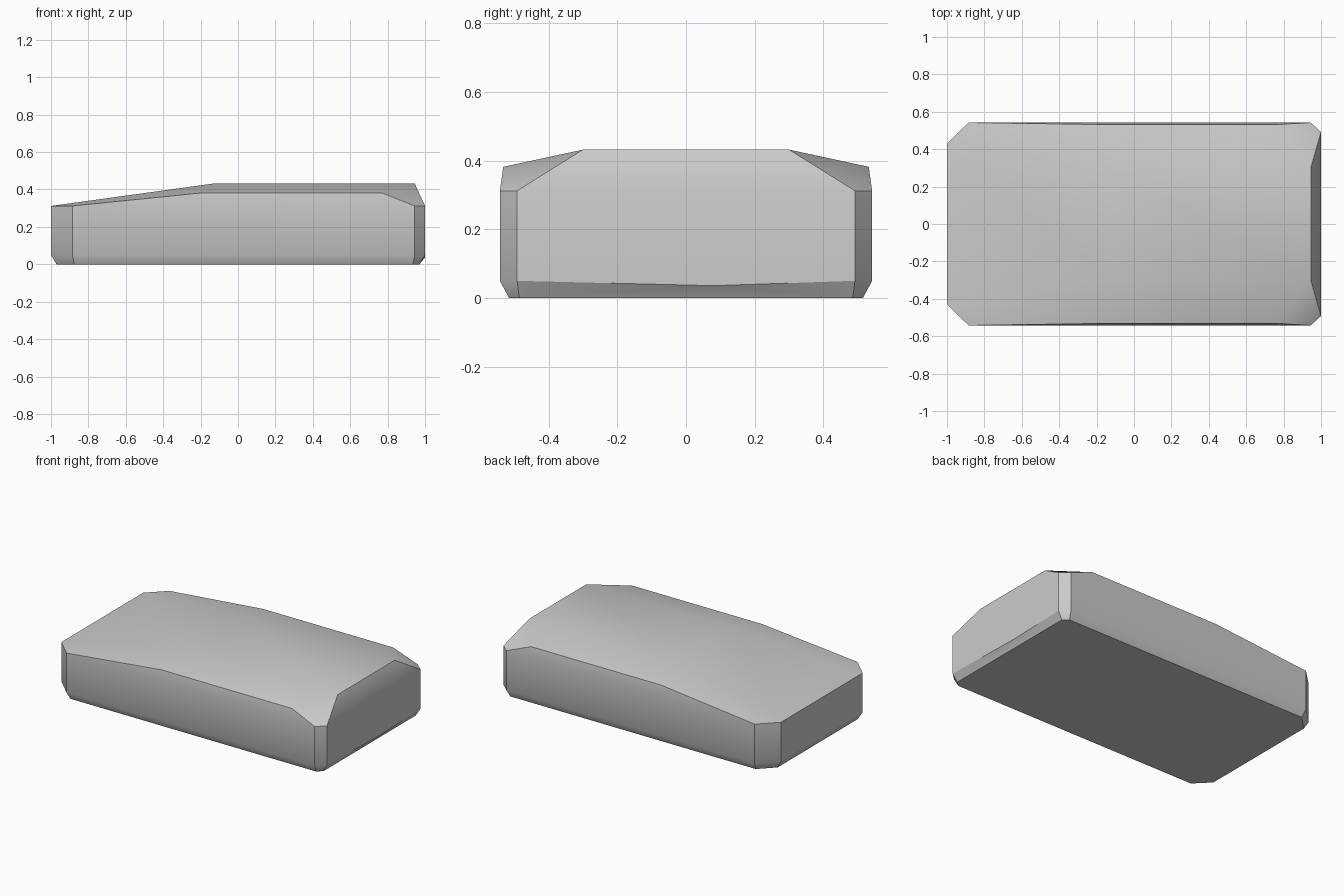
import bpy
import bmesh
import math

cube = bpy.data.objects.get("Cube")
if cube:
    bpy.data.objects.remove(cube, do_unlink=True)

# Plain grey surface
grey = bpy.data.materials.new("light_grey")
grey.use_nodes = True
colour = (0.6, 0.6, 0.6, 1.0)
grey.diffuse_color = colour
bsdf = next(n for n in grey.node_tree.nodes if n.type == "BSDF_PRINCIPLED")
bsdf.inputs["Base Color"].default_value = colour
bsdf.inputs["Roughness"].default_value = 0.7

# Outlines of one half, each as (x, y) with a height
base = [(-0.97, 0.42), (-0.875, 0.515), (0.935, 0.515), (0.97, 0.485)]
wall = [(-1.0, 0.43), (-0.885, 0.542), (0.945, 0.542), (1.0, 0.492)]
rim = [(-0.19, 0.532), (0.77, 0.532)]
crown = [(-0.13, 0.30), (0.945, 0.30)]
layers = [(base, 0.0), (wall, 0.05), (wall, 0.312), (rim, 0.382), (crown, 0.432)]

# Body: mirrored outlines wrapped in one faceted skin
bm = bmesh.new()
for outline, z in layers:
    for x, y in outline:
        for side in (-1, 1):
            bm.verts.new((x, side * y, z))
bm.verts.new((1.0, 0.08, 0.036))  # low point of the end wall
hull = bmesh.ops.convex_hull(bm, input=bm.verts[:])
loose = [v for v in bm.verts if not v.link_faces]
bmesh.ops.delete(bm, geom=loose, context="VERTS")
bmesh.ops.dissolve_limit(bm, angle_limit=math.radians(0.5),
                         verts=bm.verts[:], edges=bm.edges[:])
bmesh.ops.recalc_face_normals(bm, faces=bm.faces[:])

mesh = bpy.data.meshes.new("block_body")
bm.to_mesh(mesh)
bm.free()
mesh.materials.append(grey)
body = bpy.data.objects.new("block_body", mesh)
bpy.context.collection.objects.link(body)

# Soft blends between shallow facets, crisp corners elsewhere
bpy.ops.object.select_all(action="DESELECT")
body.select_set(True)
bpy.context.view_layer.objects.active = body
bpy.ops.object.shade_smooth_by_angle(angle=math.radians(30))
